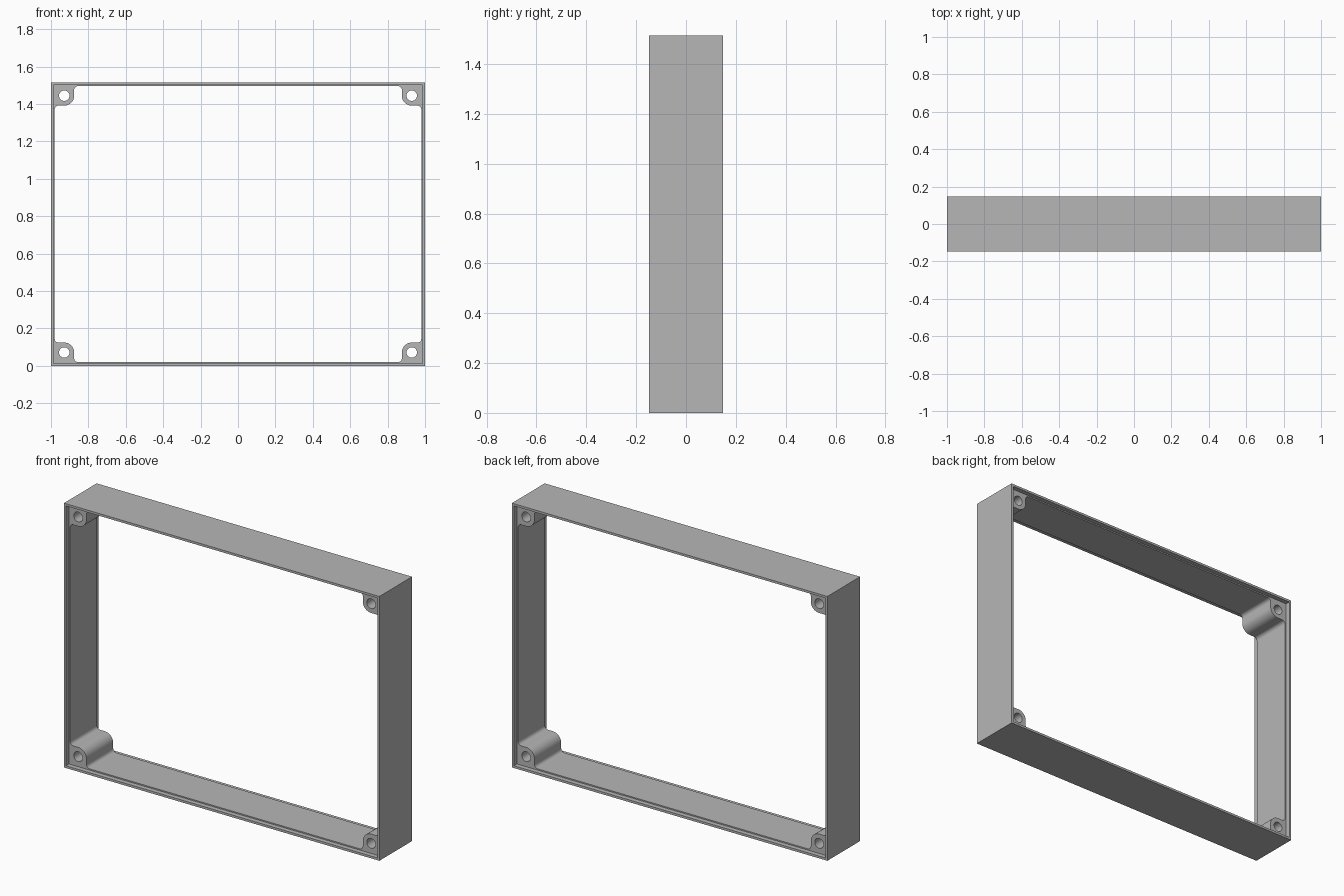
import bpy, bmesh
from math import sin, cos, radians, tau

cube = bpy.data.objects.get("Cube")
if cube:
    bpy.data.objects.remove(cube, do_unlink=True)

WIDTH, HEIGHT, HALF = 2.0, 1.515, 0.148   # outer size and half depth
LIP, WALL, SETBACK = 0.013, 0.02, 0.027   # rim, wall and ledge depth
CENTRE, RADIUS, FILLET, HOLE = 0.071, 0.053, 0.02, 0.028

grey = bpy.data.materials.new("grey plastic")
grey.use_nodes = True
colour = (0.47, 0.47, 0.47, 1)
grey.diffuse_color = colour
grey.node_tree.nodes["Principled BSDF"].inputs["Base Color"].default_value = colour


def add_object(name, mesh):
    mesh.materials.clear()
    mesh.materials.append(grey)
    obj = bpy.data.objects.new(name, mesh)
    bpy.context.collection.objects.link(obj)
    return obj


def arc(cx, cy, r, start, end, steps):
    angles = [radians(start + (end - start) * i / steps) for i in range(steps + 1)]
    return [(cx + r * cos(a), cy + r * sin(a)) for a in angles]


# Rectangular frame: a stepped wall profile carried round four corners
def build_frame():
    ledge = HALF - SETBACK
    profile = [(0, -HALF), (0, HALF), (LIP, HALF), (LIP, ledge),
               (WALL, ledge), (WALL, -ledge), (LIP, -ledge), (LIP, -HALF)]
    bm = bmesh.new()
    rings = []
    for inset, y in profile:
        x, low, high = WIDTH / 2 - inset, inset, HEIGHT - inset
        corners = [(-x, low), (x, low), (x, high), (-x, high)]
        rings.append([bm.verts.new((px, y, pz)) for px, pz in corners])
    for a, b in zip(rings, rings[1:] + rings[:1]):
        for i in range(4):
            j = (i + 1) % 4
            bm.faces.new((a[i], a[j], b[j], b[i]))
    bmesh.ops.recalc_face_normals(bm, faces=bm.faces)
    mesh = bpy.data.meshes.new("frame")
    bm.to_mesh(mesh)
    bm.free()
    return add_object("frame", mesh)


# Corner screw post: rounded outline blended into both walls, with a through hole
def build_post(name, sx, sz):
    edge = CENTRE + RADIUS
    outline = [(WALL, WALL)]
    outline += arc(edge + FILLET, WALL + FILLET, FILLET, 270, 180, 6)
    outline += arc(CENTRE, CENTRE, RADIUS, 0, 90, 12)
    outline += arc(WALL + FILLET, edge + FILLET, FILLET, 270, 180, 6)
    hole = arc(CENTRE, CENTRE, HOLE, 0, 360, 24)[:-1]

    curve = bpy.data.curves.new(name, "CURVE")
    curve.dimensions = "2D"
    curve.fill_mode = "BOTH"
    curve.extrude = HALF - SETBACK
    for points in (outline, hole):
        spline = curve.splines.new("POLY")
        spline.points.add(len(points) - 1)
        spline.use_cyclic_u = True
        for p, (u, v) in zip(spline.points, points):
            p.co = (sx * (WIDTH / 2 - u), sz * (HEIGHT / 2 - v), 0, 1)
    helper = bpy.data.objects.new(name + " outline", curve)
    bpy.context.collection.objects.link(helper)
    bpy.context.view_layer.update()
    depsgraph = bpy.context.evaluated_depsgraph_get()
    mesh = bpy.data.meshes.new_from_object(helper.evaluated_get(depsgraph))
    bpy.data.objects.remove(helper, do_unlink=True)

    # Stand the outline upright and close its seams
    bm = bmesh.new()
    bm.from_mesh(mesh)
    for v in bm.verts:
        x, z, depth = v.co
        v.co = (x, -depth, z + HEIGHT / 2)
    bmesh.ops.remove_doubles(bm, verts=bm.verts, dist=0.0001)
    bmesh.ops.recalc_face_normals(bm, faces=bm.faces)
    bm.to_mesh(mesh)
    bm.free()
    mesh.name = name
    return add_object(name, mesh)


build_frame()
posts = [build_post(f"{level}_{side}_screw_post", sx, sz)
         for level, sz in (("upper", 1), ("lower", -1))
         for side, sx in (("left", 1), ("right", -1))]

# Smooth the rounded sides and keep the flat ends crisp
bpy.ops.object.select_all(action="DESELECT")
for post in posts:
    post.select_set(True)
bpy.context.view_layer.objects.active = posts[0]
bpy.ops.object.shade_smooth_by_angle(angle=radians(35))
